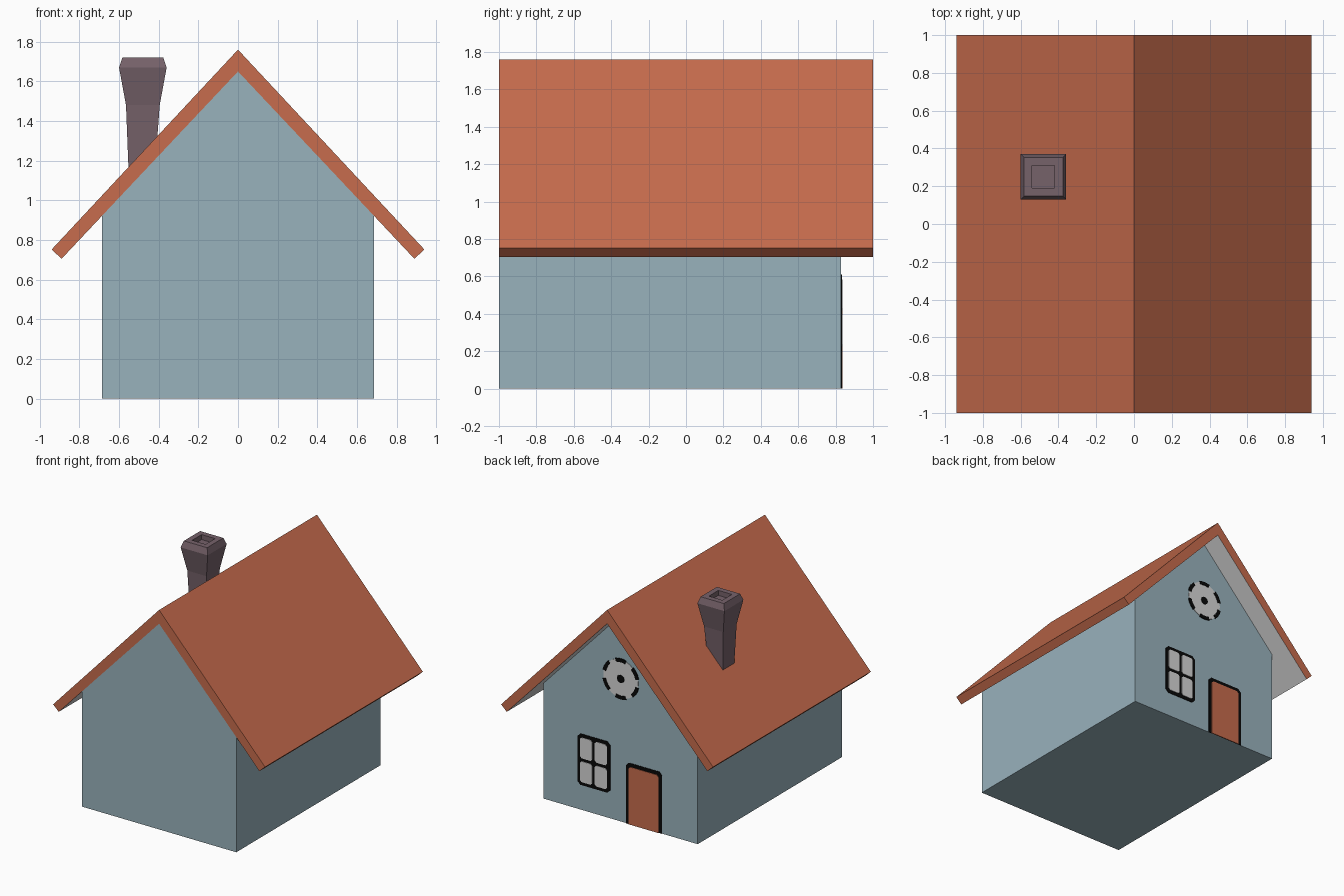
import bpy, bmesh, math

if "Cube" in bpy.data.objects:
    bpy.data.objects.remove(bpy.data.objects["Cube"])


def material(name, r, g, b):
    lin = [((c / 255 + 0.055) / 1.055) ** 2.4 if c > 10 else c / 255 / 12.92 for c in (r, g, b)]
    m = bpy.data.materials.new(name)
    m.diffuse_color = (*lin, 1)
    m.use_nodes = True
    m.node_tree.nodes["Principled BSDF"].inputs["Base Color"].default_value = m.diffuse_color
    return m


WALL = material("blue_grey_wall", 153, 178, 188)
ROOF = material("terracotta", 199, 108, 77)
PALE = material("pale_grey", 213, 213, 213)
BLACK = material("black_trim", 8, 8, 8)
STONE = material("chimney_stone", 118, 98, 106)


def finish(name, bm, *mats):
    bmesh.ops.recalc_face_normals(bm, faces=bm.faces)
    me = bpy.data.meshes.new(name)
    bm.to_mesh(me)
    bm.free()
    for m in mats:
        me.materials.append(m)
    ob = bpy.data.objects.new(name, me)
    bpy.context.collection.objects.link(ob)
    return ob


def prism(name, profile, y0, y1, *mats):
    """Extrude an (x, z) outline from y0 to y1."""
    bm = bmesh.new()
    a = [bm.verts.new((x, y0, z)) for x, z in profile]
    b = [bm.verts.new((x, y1, z)) for x, z in profile]
    bm.faces.new(a)
    bm.faces.new(b)
    for i in range(len(a)):
        j = (i + 1) % len(a)
        bm.faces.new((a[i], a[j], b[j], b[i]))
    return finish(name, bm, *mats)


def rect(x0, x1, z0, z1, c=0.0, cb=None):
    """Rectangle with chamfered corners (c at top, cb at bottom)."""
    cb = c if cb is None else cb
    low = [(x0, z0 + cb), (x0 + cb, z0), (x1 - cb, z0), (x1, z0 + cb)] if cb else [(x0, z0), (x1, z0)]
    return low + [(x1, z1 - c), (x1 - c, z1), (x0 + c, z1), (x0, z1 - c)]


def disc(cx, cz, r, n):
    return [(cx + r * math.cos(math.tau * i / n), cz + r * math.sin(math.tau * i / n)) for i in range(n)]


# House body
W, BACK = 0.685, 0.83
prism("house_body", [(-W, 0), (W, 0), (W, 0.923), (0, 1.65), (-W, 0.923)], -1, BACK, WALL)

# Roof with pale underside
roof = prism("roof", [(0, 1.76), (0.94, 0.752), (0.89, 0.705), (0, 1.65), (-0.89, 0.705), (-0.94, 0.752)],
             -1, 1, ROOF, PALE)
for p in roof.data.polygons:
    if p.normal.z < -0.1 and p.normal.x * p.center.x < 0:
        p.material_index = 1

# Chimney: stacked square rings, bottom ring cut along the roof slope
CX, CY = -0.48, 0.25
bm = bmesh.new()
rings = []
for h, z in ((0.072, None), (0.085, 1.48), (0.12, 1.67), (0.103, 1.72), (0.06, 1.72), (0.06, 1.68)):
    ring = []
    for sx, sy in ((-1, -1), (1, -1), (1, 1), (-1, 1)):
        x = CX + sx * h
        ring.append(bm.verts.new((x, CY + sy * h, 1.74 + 1.072 * x if z is None else z)))
    rings.append(ring)
for lo, hi in zip(rings, rings[1:]):
    for i in range(4):
        j = (i + 1) % 4
        bm.faces.new((lo[i], lo[j], hi[j], hi[i]))
bm.faces.new(rings[0])
bm.faces.new(rings[-1])
finish("chimney", bm, STONE)

# Door on the back gable
Y1, Y2 = BACK + 0.004, BACK + 0.008
prism("door_frame", rect(-0.37, -0.05, 0, 0.49, 0.025, 0), BACK, Y1, BLACK)
prism("door", rect(-0.342, -0.078, 0, 0.462, 0.015, 0), BACK, Y2, ROOF)

# Four-pane window
prism("window_frame", rect(0.09, 0.38, 0.20, 0.61, 0.025), BACK, Y1, BLACK)
for i, x in enumerate((0.116, 0.247)):
    for j, z in enumerate((0.226, 0.417)):
        prism(f"window_pane_{i}{j}", rect(x, x + 0.107, z, z + 0.167, 0.014), BACK, Y2, PALE)

# Round gable window: pale disc, dark hub and dark rim pieces
RX, RZ = -0.005, 1.145
prism("round_window", disc(RX, RZ, 0.155, 24), BACK, Y1, PALE)
prism("round_window_hub", disc(RX, RZ, 0.032, 10), BACK, Y2, BLACK)
for k in range(6):
    a = math.tau * (k + 0.5) / 6
    arc = [(r, a + d) for r, ds in ((0.163, (-0.3, -0.1, 0.1, 0.3)), (0.135, (0.3, 0.1, -0.1, -0.3))) for d in ds]
    prism(f"round_window_rim_{k}", [(RX + r * math.cos(t), RZ + r * math.sin(t)) for r, t in arc],
          BACK, Y2, BLACK)
